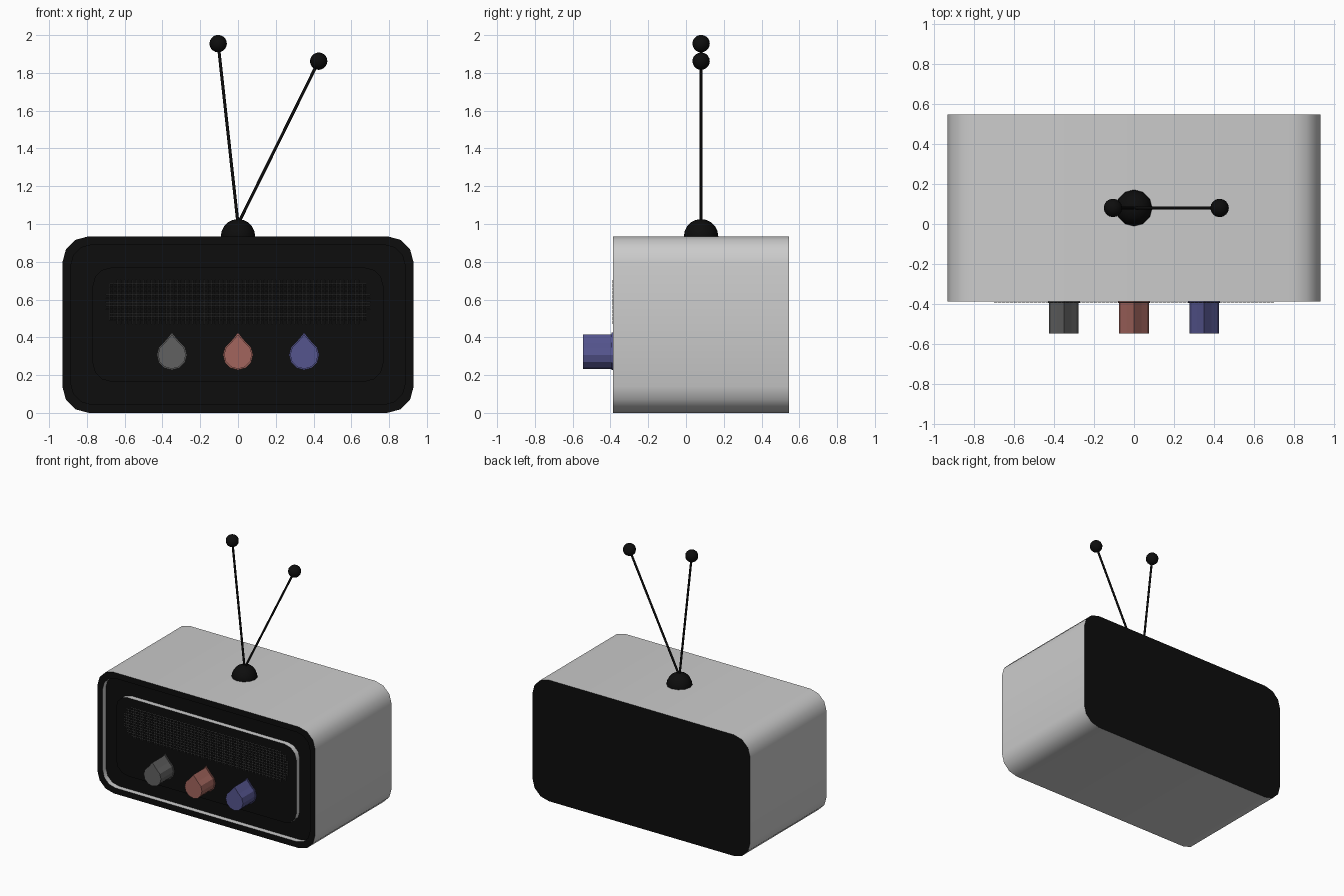
import bpy, bmesh
from math import sin, cos, pi, radians
from mathutils import Vector, Matrix

if "Cube" in bpy.data.objects:
    bpy.data.objects.remove(bpy.data.objects["Cube"])


def material(name, r, g, b):
    m = bpy.data.materials.new(name)
    m.diffuse_color = (r, g, b, 1)
    m.use_nodes = True
    m.node_tree.nodes["Principled BSDF"].inputs["Base Color"].default_value = m.diffuse_color
    return m


black = material("black", 0.004, 0.004, 0.004)
grey = material("knob_grey", 0.12, 0.12, 0.12)
red = material("knob_red", 0.36, 0.13, 0.11)
blue = material("knob_blue", 0.09, 0.09, 0.27)
shell = material("shell", 0.8, 0.8, 0.8)


def finish(bm, name, mats, smooth=40):
    bmesh.ops.recalc_face_normals(bm, faces=bm.faces)
    me = bpy.data.meshes.new(name)
    bm.to_mesh(me)
    bm.free()
    for m in mats:
        me.materials.append(m)
    if smooth:
        for p in me.polygons:
            p.use_smooth = True
        me.set_sharp_from_angle(angle=radians(smooth))
    ob = bpy.data.objects.new(name, me)
    bpy.context.collection.objects.link(ob)
    return ob


def rounded_rect(hw, z0, z1, r, y, segs=3):
    pts = []
    corners = [(hw - r, z1 - r), (r - hw, z1 - r), (r - hw, z0 + r), (hw - r, z0 + r)]
    for q, (cx, cz) in enumerate(corners):
        for i in range(segs + 1):
            a = pi / 2 * (q + i / segs)
            pts.append((cx + r * cos(a), y, cz + r * sin(a)))
    return pts


def loft(bm, loops):
    rings = [[bm.verts.new(p) for p in loop] for loop in loops]
    n = len(rings[0])
    for a, b in zip(rings, rings[1:]):
        for i in range(n):
            bm.faces.new((a[i], a[(i + 1) % n], b[(i + 1) % n], b[i]))
    bm.faces.new(rings[0])
    bm.faces.new(rings[-1])


# cabinet: rounded shell, front rim, groove and raised panel
front, groove = -0.387, -0.347
bm = bmesh.new()
loft(bm, [rounded_rect(0.93, 0, 0.935, 0.14, 0.545),
          rounded_rect(0.93, 0, 0.935, 0.14, front),
          rounded_rect(0.885, 0.045, 0.89, 0.11, front),
          rounded_rect(0.885, 0.045, 0.89, 0.11, groove),
          rounded_rect(0.77, 0.165, 0.77, 0.10, groove),
          rounded_rect(0.77, 0.165, 0.77, 0.10, front)])
bmesh.ops.recalc_face_normals(bm, faces=bm.faces)
for f in bm.faces:
    f.material_index = 1 if abs(f.normal.y) > 0.5 else 0
finish(bm, "cabinet", [shell, black])

# speaker grille: fine field of small raised studs with rounded ends
nx, nz, hw, hh, r = 70, 12, 0.70, 0.117, 0.10
bm = bmesh.new()
bmesh.ops.create_grid(bm, x_segments=nx, y_segments=nz, size=1,
                      matrix=Matrix.Translation((0, front - 0.001, 0.587))
                      @ Matrix.Rotation(pi / 2, 4, 'X')
                      @ Matrix.Diagonal((hw, hh, 1, 1)))
outside = []
for f in bm.faces:
    c = f.calc_center_median()
    dx = max(abs(c.x) - (hw - r), 0)
    dz = max(abs(c.z - 0.587) - (hh - r), 0)
    if dx * dx + dz * dz > r * r:
        outside.append(f)
bmesh.ops.delete(bm, geom=outside, context='FACES')
sides = bmesh.ops.inset_individual(bm, faces=bm.faces[:], thickness=0.002, depth=0.003)
for f in sides["faces"]:
    f.material_index = 1
me = bpy.data.meshes.new("speaker_grille")
bm.to_mesh(me)
bm.free()
me.materials.append(black)
me.materials.append(grey)
bpy.context.collection.objects.link(bpy.data.objects.new("speaker_grille", me))


# knobs: twelve-sided with the top corner pulled to a pointer, on a thin flange
def knob_loop(x, rad, tip, y):
    pts = []
    for i in range(12):
        a = pi / 2 + 2 * pi * i / 12
        k = tip if i == 0 else rad
        pts.append((x + k * cos(a), y, 0.307 + k * sin(a)))
    return pts


for name, x, mat in (("left_knob", -0.35, grey), ("middle_knob", 0, red), ("right_knob", 0.35, blue)):
    bm = bmesh.new()
    loft(bm, [knob_loop(x, 0.08, 0.118, front + 0.005),
              knob_loop(x, 0.08, 0.118, front - 0.008),
              knob_loop(x, 0.074, 0.108, front - 0.008),
              knob_loop(x, 0.074, 0.108, -0.545)])
    finish(bm, name, [mat], 0)

# antenna base dome
ay = 0.08
bm = bmesh.new()
bmesh.ops.create_uvsphere(bm, u_segments=12, v_segments=10, radius=0.091,
                          matrix=Matrix.Translation((0, ay, 0.935)))
bmesh.ops.bisect_plane(bm, geom=bm.verts[:] + bm.edges[:] + bm.faces[:], dist=1e-4,
                       plane_co=(0, 0, 0.934), plane_no=(0, 0, 1), clear_inner=True)
finish(bm, "antenna_base", [black])

# antenna rods with ball tips
for side, x, z in (("left", -0.105, 1.955), ("right", 0.427, 1.862)):
    a, b = Vector((0, ay, 1.0)), Vector((x, ay, z))
    d = b - a
    bm = bmesh.new()
    bmesh.ops.create_cone(bm, cap_ends=True, segments=8, radius1=0.008, radius2=0.008, depth=d.length,
                          matrix=Matrix.Translation((a + b) / 2) @ d.to_track_quat('Z', 'Y').to_matrix().to_4x4())
    finish(bm, side + "_antenna_rod", [black], 50)
    bm = bmesh.new()
    bmesh.ops.create_uvsphere(bm, u_segments=16, v_segments=10, radius=0.046, matrix=Matrix.Translation(b))
    finish(bm, side + "_antenna_tip", [black])
